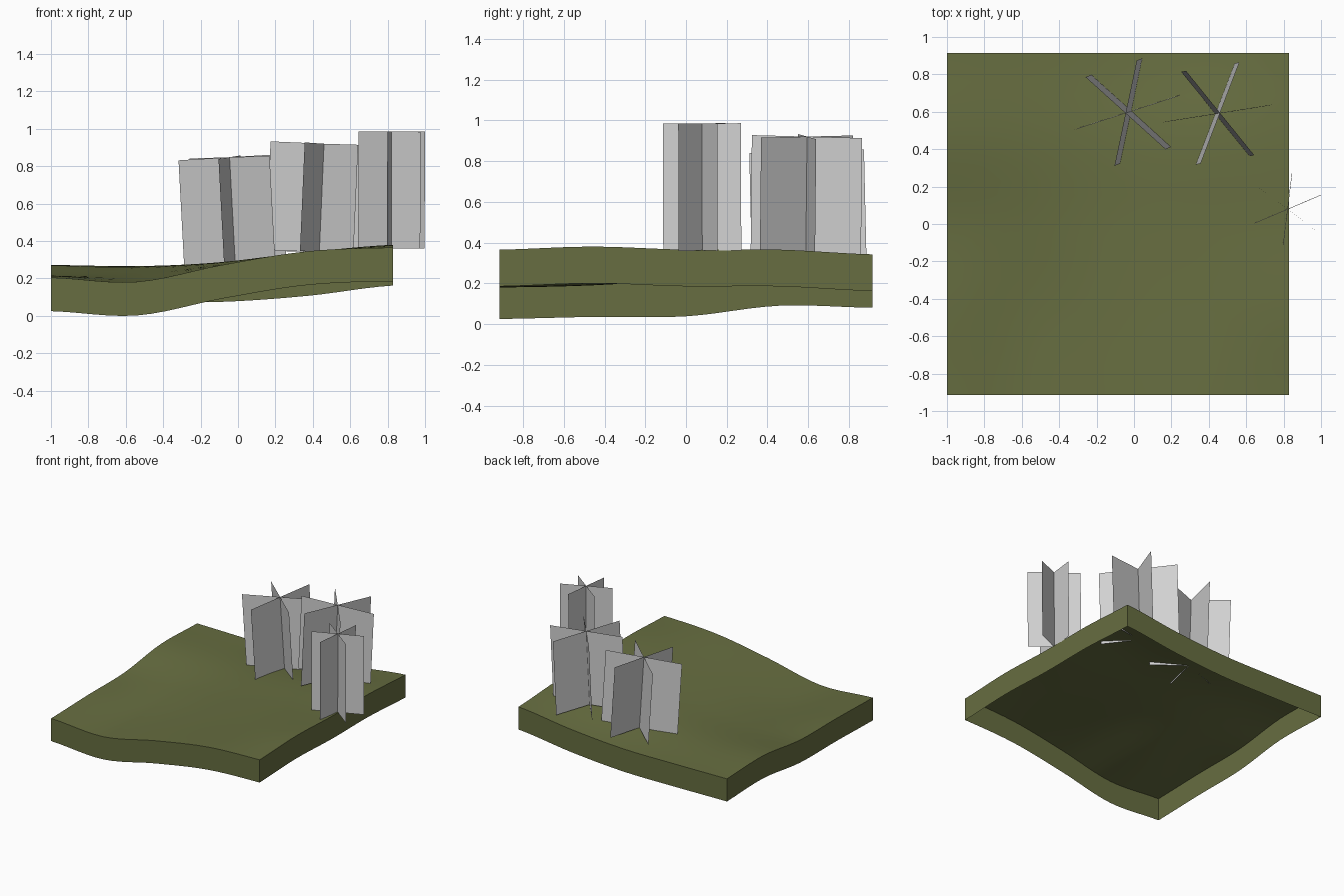
import bpy, bmesh, math
from mathutils import Vector, Matrix

cube = bpy.data.objects.get("Cube")
if cube:
    bpy.data.objects.remove(cube, do_unlink=True)


def material(name, rgb):
    mat = bpy.data.materials.new(name)
    mat.use_nodes = True
    mat.diffuse_color = (*rgb, 1)
    bsdf = mat.node_tree.nodes["Principled BSDF"]
    bsdf.inputs["Base Color"].default_value = (*rgb, 1)
    bsdf.inputs["Roughness"].default_value = 0.9
    return mat


grass = material("grass green", (0.135, 0.155, 0.052))
pale = material("pale grey", (0.64, 0.64, 0.64))


def add_object(name, bm, mat):
    mesh = bpy.data.meshes.new(name)
    bm.to_mesh(mesh)
    bm.free()
    mesh.materials.append(mat)
    obj = bpy.data.objects.new(name, mesh)
    bpy.context.collection.objects.link(obj)
    return obj


# Ground heights, front row to back row, each from -x to +x
HEIGHTS = [
    (0.205, 0.182, 0.272, 0.345, 0.365),
    (0.215, 0.192, 0.272, 0.338, 0.380),
    (0.218, 0.225, 0.277, 0.335, 0.365),
    (0.270, 0.265, 0.287, 0.338, 0.365),
    (0.260, 0.255, 0.255, 0.287, 0.342),
]
X0, X1, Y0, Y1 = -1.0, 0.83, -0.915, 0.915
DEPTH, STEPS = 0.18, 24


def spline(values, t):
    """Smooth curve through evenly spaced values, t from 0 to 1."""
    last = len(values) - 1
    i = min(int(t * last), last - 1)
    f = t * last - i
    a, b, c, d = (values[min(max(i + k, 0), last)] for k in (-1, 0, 1, 2))
    return b + f / 2 * (c - a + f * (2*a - 5*b + 4*c - d + f * (3*(b - c) + d - a)))


def ground_height(u, v):
    return spline([spline(row, u) for row in HEIGHTS], v)


# Rolling ground sheet
bm = bmesh.new()
grid = []
for j in range(STEPS + 1):
    v = j / STEPS
    grid.append([bm.verts.new((X0 + (X1 - X0) * i / STEPS, Y0 + (Y1 - Y0) * v,
                               ground_height(i / STEPS, v)))
                 for i in range(STEPS + 1)])
for j in range(STEPS):
    for i in range(STEPS):
        bm.faces.new((grid[j][i], grid[j][i + 1], grid[j + 1][i + 1], grid[j + 1][i]))

# Open skirt hanging from each edge; the underside has no floor
def skirt(edge, outward):
    low = [bm.verts.new(vert.co - Vector((0, 0, DEPTH))) for vert in edge]
    for k in range(len(edge) - 1):
        face = bm.faces.new((edge[k], low[k], low[k + 1], edge[k + 1]))
        face.normal_update()
        if face.normal.dot(Vector(outward)) < 0:
            face.normal_flip()


# The end skirts face inwards, apart from a middle stretch on the -x end
skirt(grid[0], (0, -1, 0))
skirt(grid[-1], (0, 1, 0))
skirt([row[-1] for row in grid], (-1, 0, 0))
left_edge = [row[0] for row in grid]
skirt(left_edge[:11], (1, 0, 0))
skirt(left_edge[10:16], (-1, 0, 0))
skirt(left_edge[15:], (1, 0, 0))
ground = add_object("ground", bm, grass)
bpy.ops.object.select_all(action='DESELECT')
ground.select_set(True)
bpy.context.view_layer.objects.active = ground
bpy.ops.object.shade_smooth_by_angle(angle=math.radians(40))


# Foliage made of three upright crossing sheets
def foliage(name, base, top, half_width, angle):
    bm = bmesh.new()
    base, top = Vector(base), Vector(top)
    for k in range(3):
        a = math.radians(angle + 60 * k)
        arm = Vector((math.cos(a), math.sin(a), 0)) * half_width
        # keep the sheet square to its leaning stem
        stem = (top - base).normalized()
        arm = arm - stem * arm.dot(stem)
        bm.faces.new([bm.verts.new(p) for p in
                      (base - arm, base + arm, top + arm, top - arm)])
    return add_object(name, bm, pale)


foliage("foliage_left", (-0.015, 0.605, 0.285), (-0.045, 0.592, 0.848), 0.288, 18)
foliage("foliage_middle", (0.435, 0.588, 0.34), (0.46, 0.594, 0.92), 0.29, 9)
foliage("foliage_right", (0.82, 0.08, 0.36), (0.822, 0.078, 0.985), 0.193, 23)
